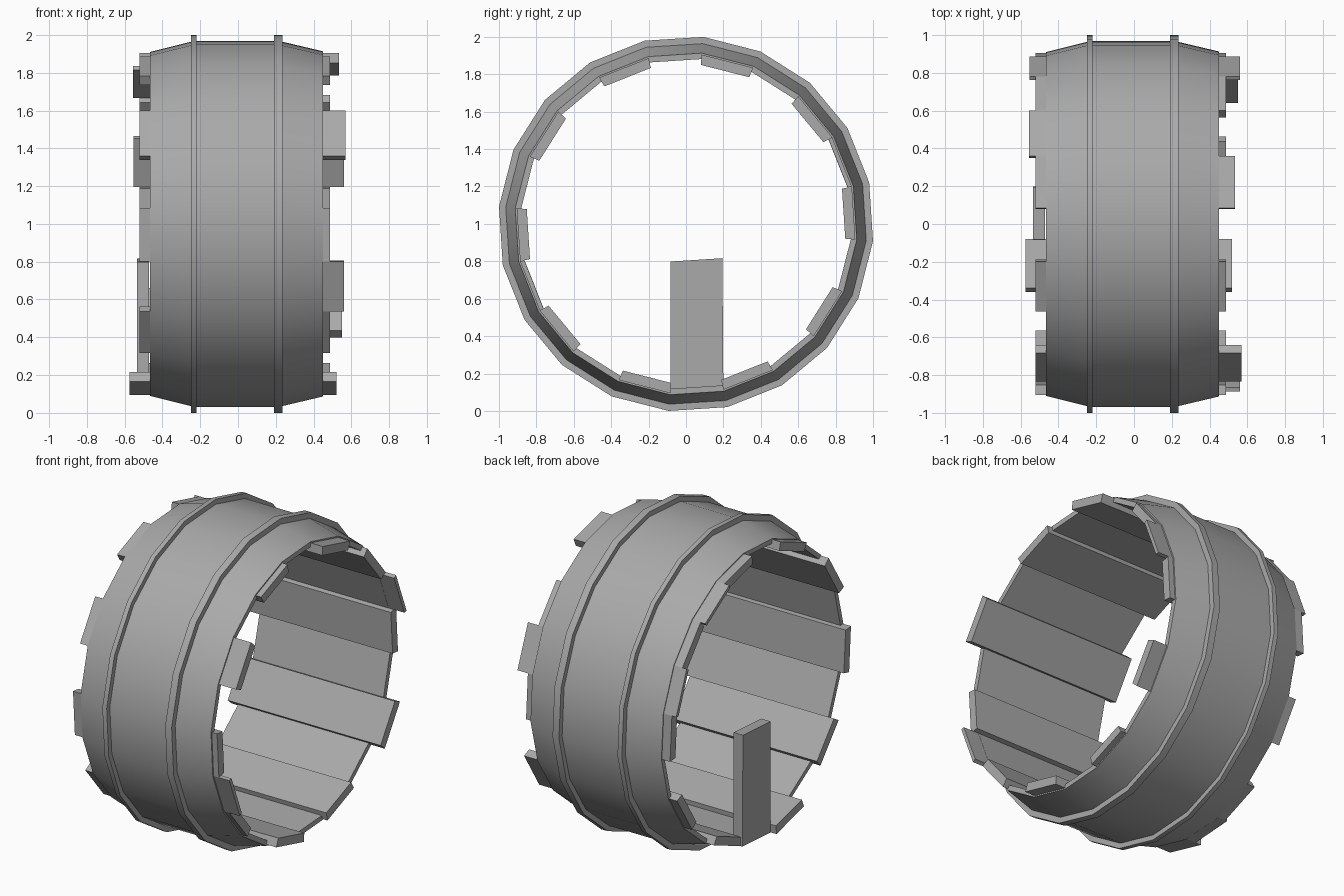
import bpy, bmesh, math

cube = bpy.data.objects.get("Cube")
if cube:
    bpy.data.objects.remove(cube, do_unlink=True)

SIDES = 20
STEP = math.tau / SIDES
TURN = math.radians(5.3)      # angle of the first corner, measured from the top towards the back
MID_Z = 1.0
INNER, RIM, PLANK_INNER = 0.885, 0.909, 0.855

steel = bpy.data.materials.new("grey steel")
steel.use_nodes = True
steel.diffuse_color = (0.4, 0.4, 0.4, 1)
steel.node_tree.nodes["Principled BSDF"].inputs["Base Color"].default_value = (0.4, 0.4, 0.4, 1)


def ring_point(x, radius, corner):
    a = TURN + corner * STEP
    return (x, radius * math.sin(a), MID_Z + radius * math.cos(a))


def finish(name, bm):
    bmesh.ops.recalc_face_normals(bm, faces=bm.faces)
    mesh = bpy.data.meshes.new(name)
    bm.to_mesh(mesh)
    bm.free()
    mesh.materials.append(steel)
    obj = bpy.data.objects.new(name, mesh)
    bpy.context.collection.objects.link(obj)
    return obj


def lathe(name, profile):
    """Revolve a closed (x, radius) profile around the x axis."""
    bm = bmesh.new()
    loops = [[bm.verts.new(ring_point(x, r, k)) for x, r in profile] for k in range(SIDES)]
    n = len(profile)
    for k in range(SIDES):
        a, b = loops[k], loops[(k + 1) % SIDES]
        for i in range(n):
            j = (i + 1) % n
            bm.faces.new((a[i], a[j], b[j], b[i]))
    return finish(name, bm)


def slab(name, k, x0, x1, inner, outer=RIM, lift=0.0):
    """One flat-sided segment of the ring; lift raises its inner face straight up."""
    bm = bmesh.new()
    ends = []
    for x in (x0, x1):
        pts = [ring_point(x, r, c) for r, c in
               ((inner, k), (outer, k), (outer, k + 1), (inner, k + 1))]
        pts = [(px, py, pz + (lift if i in (0, 3) else 0)) for i, (px, py, pz) in enumerate(pts)]
        ends.append([bm.verts.new(p) for p in pts])
    bm.faces.new(ends[0])
    bm.faces.new(ends[1])
    for i in range(4):
        j = (i + 1) % 4
        bm.faces.new((ends[0][i], ends[0][j], ends[1][j], ends[1][i]))
    return finish(name, bm)


# Drum shell with two raised hoops and tapered ends
shell = lathe("drum_shell", [
    (-0.465, INNER), (-0.465, 0.914), (-0.25, 0.968), (-0.25, 1.004), (-0.22, 1.004),
    (-0.22, 0.972), (0.19, 0.972), (0.19, 1.004), (0.235, 1.004), (0.235, 0.968),
    (0.45, 0.917), (0.45, INNER)])
bpy.context.view_layer.objects.active = shell
shell.select_set(True)
bpy.ops.object.shade_smooth_by_angle(angle=math.radians(30))
for face in shell.data.polygons:      # faceted inside wall
    dist = math.hypot(face.center.y, face.center.z - MID_Z)
    if dist < INNER:
        face.use_smooth = False

# Inner planks on every second side, standing slightly proud of both ends
for k in range(0, SIDES, 2):
    slab(f"inner_plank_{k}", k, -0.522, 0.487, PLANK_INNER)

# Longer teeth on each end: side number -> how far out it reaches
right_teeth = {0: 0.535, 3: 0.56, 6: 0.55, 10: 0.52, 13: 0.56, 16: 0.57}
left_teeth = {1: 0.555, 3: 0.552, 10: 0.575}
for label, sign, teeth in (("right", 1, right_teeth), ("left", -1, left_teeth)):
    for k, reach in teeth.items():
        inner = PLANK_INNER - 0.001 if k % 2 == 0 else INNER + 0.001
        slab(f"{label}_tooth_{k}", k, sign * 0.42, sign * reach, inner)

# Tall upright plate at the bottom of one end
slab("upright_plate", 9, -0.535, -0.47, INNER, lift=0.68)
